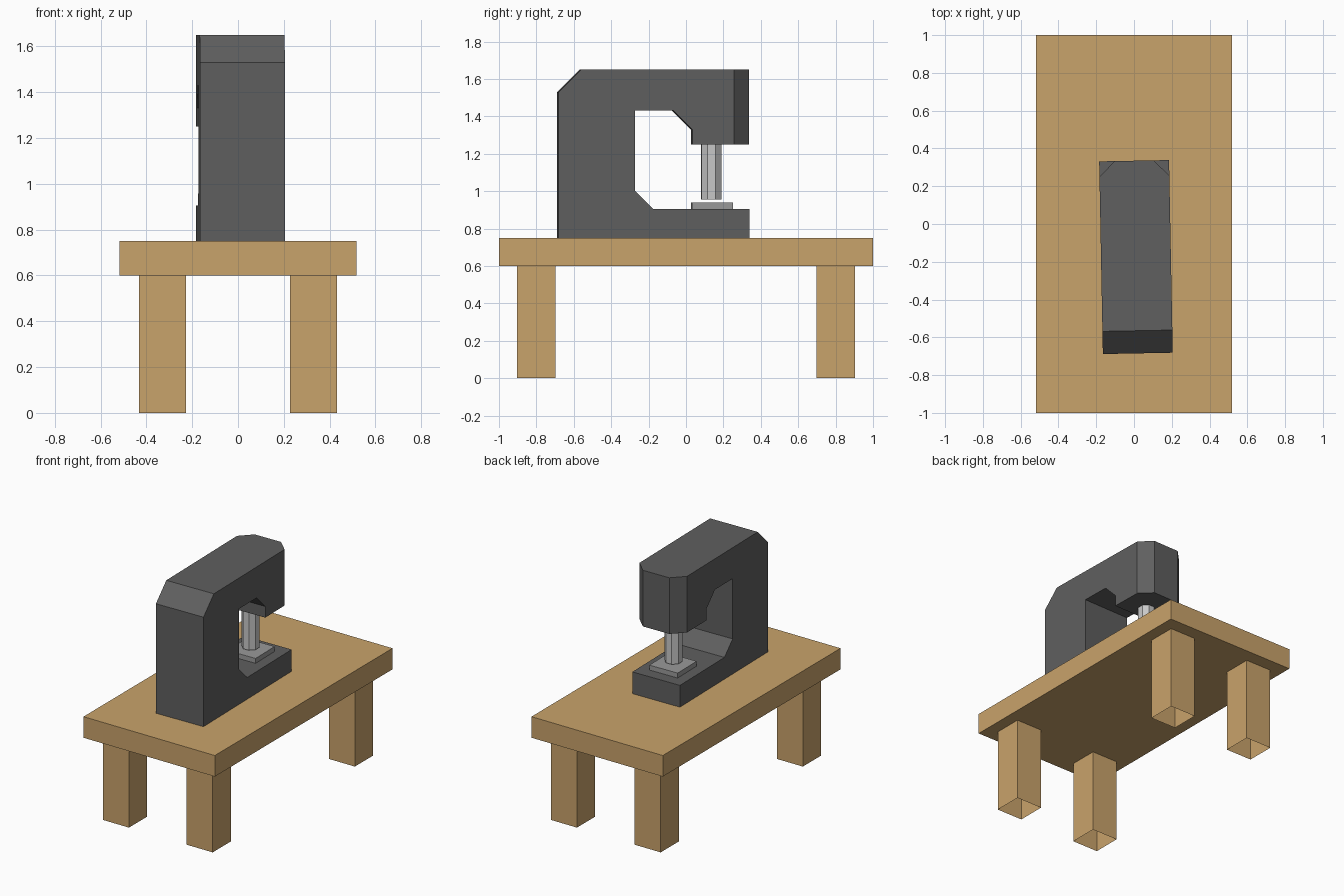
import bpy
import bmesh
import math

cube = bpy.data.objects.get("Cube")
if cube:
    bpy.data.objects.remove(cube, do_unlink=True)


def material(name, colour):
    m = bpy.data.materials.new(name)
    m.use_nodes = True
    m.diffuse_color = (*colour, 1)
    m.node_tree.nodes["Principled BSDF"].inputs["Base Color"].default_value = (*colour, 1)
    return m


wood = material("light wood", (0.584, 0.366, 0.147))
iron = material("dark iron", (0.115, 0.115, 0.115))
steel = material("pale steel", (0.58, 0.58, 0.58))
plate_grey = material("mid grey", (0.32, 0.32, 0.32))


def finish(name, bm, mat):
    bmesh.ops.recalc_face_normals(bm, faces=bm.faces)
    mesh = bpy.data.meshes.new(name)
    bm.to_mesh(mesh)
    bm.free()
    mesh.materials.append(mat)
    obj = bpy.data.objects.new(name, mesh)
    bpy.context.collection.objects.link(obj)
    return obj


def box(name, centre, size, mat, open_bottom=False):
    bm = bmesh.new()
    bmesh.ops.create_cube(bm, size=1)
    bmesh.ops.scale(bm, vec=size, verts=bm.verts)
    bmesh.ops.translate(bm, vec=centre, verts=bm.verts)
    if open_bottom:
        low = [f for f in bm.faces if f.normal.z < -0.9]
        bmesh.ops.delete(bm, geom=low, context='FACES_ONLY')
    return finish(name, bm, mat)


# Table: slab on four legs that are open underneath
box("table_top", (0, 0, 0.675), (1.035, 2, 0.15), wood)
for side, sx in (("left", 1), ("right", -1)):
    for end, sy in (("front", -1), ("back", 1)):
        box(f"{end}_{side}_leg", (sx * 0.33, sy * 0.8, 0.3),
            (0.205, 0.205, 0.6), wood, open_bottom=True)

# Press frame: C-shaped side profile (y, z) extruded across x
HALF, BACK = 0.185, 0.335
profile = [(-0.685, 0.75), (-0.685, 1.53), (-0.565, 1.65), (BACK, 1.65),
           (BACK, 1.25), (0.03, 1.25), (0.03, 1.33), (-0.07, 1.43),
           (-0.275, 1.43), (-0.275, 1.0), (-0.18, 0.905), (BACK, 0.905),
           (BACK, 0.75)]
bm = bmesh.new()
face = bm.faces.new([bm.verts.new((-HALF, y, z)) for y, z in profile])
grown = bmesh.ops.extrude_face_region(bm, geom=[face], use_keep_orig=True)
bmesh.ops.translate(bm, vec=(2 * HALF, 0, 0),
                    verts=[g for g in grown["geom"] if isinstance(g, bmesh.types.BMVert)])
bmesh.ops.recalc_face_normals(bm, faces=bm.faces)
# Chamfer the upright corners of the press head
head_edges = [e for e in bm.edges
              if all(v.co.y > BACK - 0.01 and v.co.z > 1.2 for v in e.verts)
              and abs(e.verts[0].co.x - e.verts[1].co.x) < 0.01]
bmesh.ops.bevel(bm, geom=head_edges, offset=0.082, segments=1, affect='EDGES')
press = [finish("press_frame", bm, iron)]

# Octagonal ram with a flat facing each side
bm = bmesh.new()
bmesh.ops.create_cone(bm, cap_ends=True, segments=8, radius1=0.058, radius2=0.058, depth=0.3)
for v in bm.verts:
    x, y = v.co.x, v.co.y
    a = math.atan2(y, x)
    # Snap corners so that flats point along x and y
    a = (math.floor(a / (math.pi / 4) + 0.01) + 0.5) * math.pi / 4
    v.co.x, v.co.y = 0.058 * math.cos(a), 0.058 * math.sin(a)
bmesh.ops.translate(bm, vec=(0, 0.135, 1.105), verts=bm.verts)
press.append(finish("press_ram", bm, steel))

# Square anvil plate under the ram
press.append(box("anvil_plate", (0, 0.14, 0.921), (0.22, 0.22, 0.038), plate_grey))

# The press stands slightly askew on the table
for obj in press:
    obj.location.x = 0.007
    obj.rotation_euler.z = math.radians(1.1)
